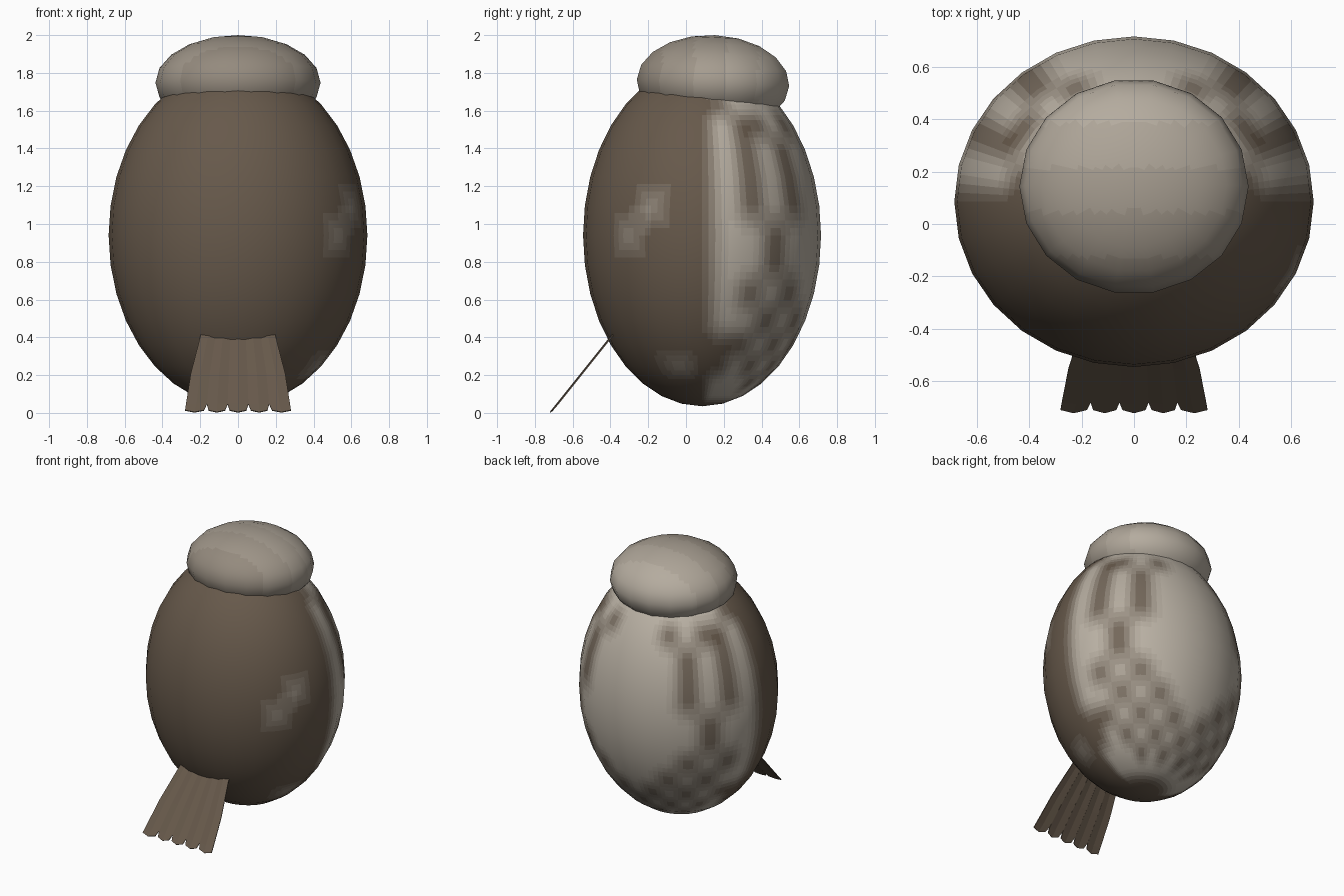
import bpy, bmesh, math
from mathutils import Vector

if "Cube" in bpy.data.objects:
    bpy.data.objects.remove(bpy.data.objects["Cube"])

BROWN, CREAM = (0.135, 0.100, 0.070), (0.50, 0.45, 0.38)
STEPS = 10


# Plumage tones from brown to cream
def make_tone(i):
    t = i / (STEPS - 1)
    m = bpy.data.materials.new("plumage_tone_%d" % i)
    m.diffuse_color = tuple(a + (b - a) * t for a, b in zip(BROWN, CREAM)) + (1.0,)
    m.use_nodes = True
    m.node_tree.nodes["Principled BSDF"].inputs["Base Color"].default_value = m.diffuse_color
    return m


tones = [make_tone(i) for i in range(STEPS)]


# Ellipsoid with a coarse silhouette; each facet is split flat for soft colour blends
def egg(name, centre, radii, segs, rings, sub, tone, tilt=0.0):
    def corner(k, j):
        a, b = 2 * math.pi * k / segs, math.pi * (j / rings - 0.5)
        return Vector((radii[0] * math.cos(b) * math.cos(a),
                       radii[1] * math.cos(b) * math.sin(a),
                       radii[2] * math.sin(b)))

    def blend(fn, u, v):
        k, j = min(int(u), segs - 1), min(int(v), rings - 1)
        p, q = u - k, v - j
        return ((fn(k, j) * (1 - p) + fn(k + 1, j) * p) * (1 - q)
                + (fn(k, j + 1) * (1 - p) + fn(k + 1, j + 1) * p) * q)

    bm = bmesh.new()
    nu, nv = segs * sub, rings * sub
    grid = [[bm.verts.new(blend(corner, i / sub, j / sub)) for i in range(nu)]
            for j in range(nv + 1)]
    for j in range(nv):
        for i in range(nu):
            n = (i + 1) % nu
            f = bm.faces.new((grid[j][i], grid[j][n], grid[j + 1][n], grid[j + 1][i]))
            f.smooth = True
            t = blend(tone, (i + 0.5) / sub, (j + 0.5) / sub)
            f.material_index = round(max(0, min(1, t)) * (STEPS - 1))
    bmesh.ops.remove_doubles(bm, verts=bm.verts, dist=1e-5)
    me = bpy.data.meshes.new(name)
    bm.to_mesh(me)
    bm.free()
    for m in tones:
        me.materials.append(m)
    # Normals of the true ellipsoid keep the shading smooth
    me.normals_split_custom_set_from_vertices(
        [Vector(c / r ** 2 for c, r in zip(v.co, radii)).normalized() for v in me.vertices])
    ob = bpy.data.objects.new(name, me)
    ob.location = centre
    ob.rotation_euler.x = tilt
    bpy.context.collection.objects.link(ob)
    return ob


# Brown streaks on the pale belly: column from the flank -> rings
STREAKS = {1: (4, 5, 14), 2: (5, 7, 10, 11, 12, 13), 3: (4, 6, 8, 9, 13),
           4: (3, 5, 7, 10, 11, 12), 5: (4, 6, 13), 6: (3, 5), 7: (4,)}
FLECKS = {(25, 9): 0.45, (26, 10): 0.5, (27, 4): 0.35, (26, 4): 0.3}


def body_tone(k, j):
    k %= 28
    if (k, j) in FLECKS:
        return FLECKS[(k, j)]
    if not 0 < k < 14 or j < 2:
        return 0.0
    return 0.0 if j in STREAKS[min(k, 14 - k)] else 1.0


# Head is browner towards the front
def head_tone(k, j):
    return 0.68 + 0.27 * math.sin(2 * math.pi * k / 18) * math.sin(math.pi * j / 10)


egg("body", (0, 0.085, 0.94), (0.685, 0.63, 0.905), 28, 18, 4, body_tone)
egg("head", (0, 0.143, 1.748), (0.437, 0.41, 0.252), 18, 10, 4, head_tone, math.radians(-2.5))

# Tail: five thin feathers fanning down, notched between the tips
LEVELS = [(0, 0.185), (0.18, 0.20), (0.58, 0.25), (0.91, 0.275), (1, 0.28)]
bm = bmesh.new()
for i in range(5):
    rows = []
    for s, half in LEVELS:
        edges = [-half + 2 * half * i / 5, -half + 2 * half * (i + 1) / 5]
        if s == 1:
            edges[0] += 0.012 if i > 0 else 0
            edges[1] -= 0.012 if i < 4 else 0
        xs = (edges[0], sum(edges) / 2, edges[1])
        row = []
        for n, x in enumerate(xs):
            lift = 0.004 if n == 1 else -0.002
            end = 0.010 if s == 1 and n != 1 else 0.0
            row.append(bm.verts.new((x, -0.328 - 0.387 * s - lift + end * 0.6,
                                     0.487 - 0.484 * s + end)))
        rows.append(row)
    for r0, r1 in zip(rows, rows[1:]):
        for n in range(2):
            bm.faces.new((r0[n], r1[n], r1[n + 1], r0[n + 1]))
me = bpy.data.meshes.new("tail")
bm.to_mesh(me)
bm.free()
me.materials.append(tones[0])
tail = bpy.data.objects.new("tail", me)
bpy.context.collection.objects.link(tail)
thick = tail.modifiers.new("thickness", 'SOLIDIFY')
thick.thickness = 0.006
thick.offset = 0
